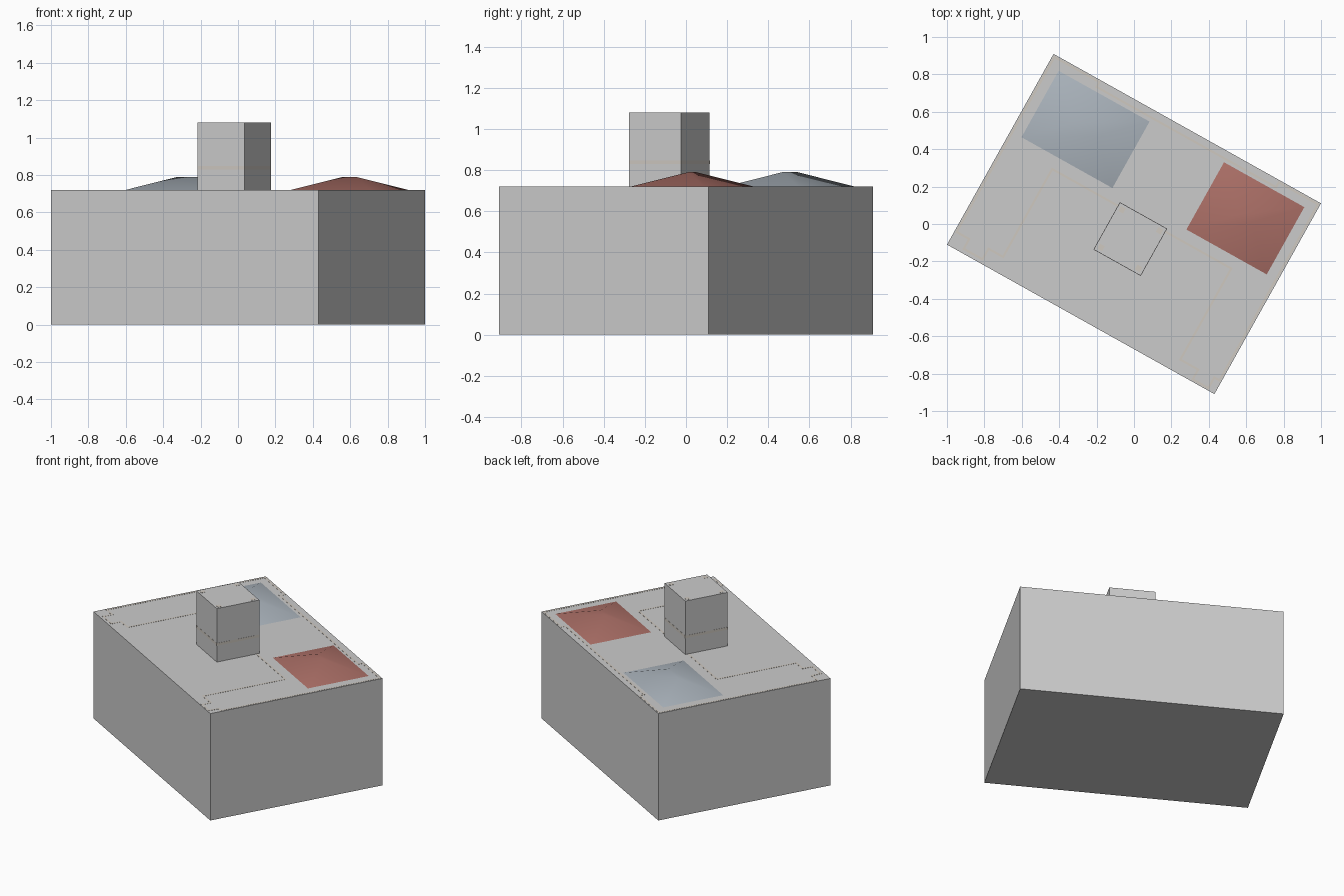
import bpy, bmesh, math
from mathutils import Matrix, Vector

if "Cube" in bpy.data.objects:
    bpy.data.objects.remove(bpy.data.objects["Cube"])

TURN = Matrix.Rotation(math.radians(-29.2), 4, 'Z')   # whole model is turned in plan
ROOF = 0.72


def material(name, rgb):
    m = bpy.data.materials.new(name)
    m.diffuse_color = (*rgb, 1)
    m.use_nodes = True
    m.node_tree.nodes["Principled BSDF"].inputs["Base Color"].default_value = m.diffuse_color
    return m


def finish(name, bm, mat=None):
    bmesh.ops.recalc_face_normals(bm, faces=bm.faces)
    bm.transform(TURN)
    me = bpy.data.meshes.new(name)
    bm.to_mesh(me)
    bm.free()
    ob = bpy.data.objects.new(name, me)
    bpy.context.collection.objects.link(ob)
    if mat:
        me.materials.append(mat)
    return ob


def add_box(bm, u, v, su, sv, z0, z1):
    bmesh.ops.create_cube(bm, size=1, matrix=Matrix.Translation((u, v, (z0 + z1) / 2))
                          @ Matrix.Diagonal((su, sv, z1 - z0, 1)))


def box(name, *dims, mat=None):
    bm = bmesh.new()
    add_box(bm, *dims)
    return finish(name, bm, mat)


def hip_roof(name, u, v, su, sv, ridge, mat):
    bm = bmesh.new()
    a, b, c, d = [bm.verts.new((u + i * su / 2, v + j * sv / 2, ROOF))
                  for i, j in ((-1, -1), (1, -1), (1, 1), (-1, 1))]
    e, f = [bm.verts.new((u + i * ridge / 2, v, ROOF + 0.07)) for i in (-1, 1)]
    for face in ((a, b, f, e), (b, c, f), (c, d, e, f), (d, a, e), (a, d, c, b)):
        bm.faces.new(face)
    ob = finish(name, bm, mat)
    bpy.ops.object.select_all(action='DESELECT')
    ob.select_set(True)
    bpy.context.view_layer.objects.active = ob
    bpy.ops.object.shade_smooth_by_angle(angle=math.radians(30))


trim = material("trim", (0.62, 0.58, 0.53))
slate = material("slate", (0.41, 0.46, 0.51))
tile = material("tile", (0.41, 0.16, 0.135))

# main block and tower
box("main_block", 0, 0, 1.638, 1.168, 0, ROOF)
TU, TV, TS = 0.022, -0.08, 0.288
box("tower", TU, TV, TS, TS, ROOF, 1.08)
box("tower_band", TU, TV, TS + 0.002, TS + 0.002, 0.83, 0.847, mat=trim)

# four small pads on the tower top
bm = bmesh.new()
for i in (-1, 1):
    for j in (-1, 1):
        add_box(bm, TU + i * 0.115, TV + j * 0.115, 0.03, 0.03, 1.078, 1.081)
finish("tower_pads", bm, trim)

# two hipped roofs
hip_roof("slate_roof", -0.473, 0.315, 0.557, 0.407, 0.15, slate)
hip_roof("tile_roof", 0.505, 0.317, 0.492, 0.412, 0.08, tile)

# thin stepped outline on the roof, from one tower side round to the other
path = [(-0.12, 0.043), (-0.525, 0.043), (-0.525, -0.495), (-0.615, -0.495),
        (-0.615, -0.56), (-0.73, -0.56), (-0.73, -0.5), (-0.807, -0.5),
        (-0.807, 0.572), (-0.532, 0.572), (-0.532, 0.542), (0.567, 0.542),
        (0.567, 0.572), (0.807, 0.572), (0.807, -0.507), (0.775, -0.507),
        (0.775, -0.572), (0.679, -0.572), (0.679, -0.512), (0.57, -0.512),
        (0.57, 0.046), (0.165, 0.046)]
bm = bmesh.new()
W = 0.012
for p, q in zip(path, path[1:]):
    add_box(bm, (p[0] + q[0]) / 2, (p[1] + q[1]) / 2,
            abs(q[0] - p[0]) + W, abs(q[1] - p[1]) + W, ROOF - 0.002, ROOF + 0.001)
finish("roof_outline", bm, trim)
